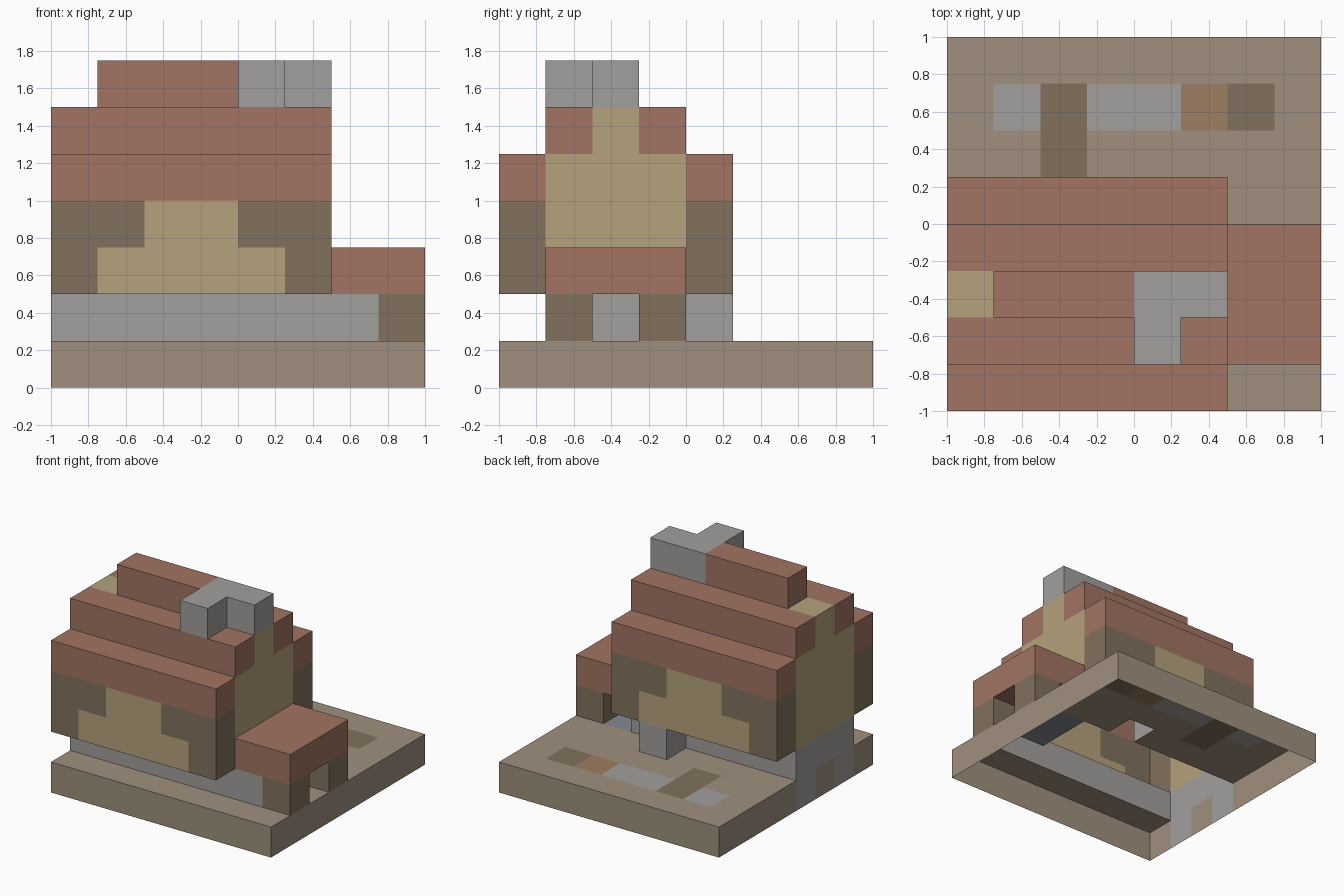
import bpy, bmesh

if "Cube" in bpy.data.objects:
    bpy.data.objects.remove(bpy.data.objects["Cube"])

S = 0.25          # block size
blocks = {}       # (i, j, k) -> part name; later boxes repaint earlier ones
colours = {}


def part(name, colour, *boxes):
    """Fill boxes (x0, x1, y0, y1, z0, z1), measured in blocks, with a part."""
    colours[name] = colour
    for x0, x1, y0, y1, z0, z1 in boxes:
        for i in range(x0, x1):
            for j in range(y0, y1):
                for k in range(z0, z1):
                    blocks[i, j, k] = name


EARTH = (0.35, 0.28, 0.21)
STONE = (0.36, 0.35, 0.34)
TIMBER = (0.22, 0.165, 0.11)
PLASTER = (0.46, 0.36, 0.20)
TILE = (0.36, 0.175, 0.125)

# Ground slab and the paving set into it
part("ground", EARTH, (0, 8, 0, 8, 0, 1))
part("paving_stone", STONE, (1, 2, 6, 7, 0, 1), (3, 5, 6, 7, 0, 1))
part("paving_brown", TIMBER, (2, 3, 5, 7, 0, 1), (6, 7, 6, 7, 0, 1))
part("paving_orange", (0.34, 0.21, 0.12), (5, 6, 6, 7, 0, 1))
part("porch_floor", (0.24, 0.25, 0.29), (6, 7, 2, 4, 0, 1))

# Stone foundation, step and footings showing on the left edge
part("foundation", STONE, (0, 6, 1, 4, 1, 2), (6, 7, 1, 2, 1, 2),
     (0, 1, 1, 2, 0, 1), (0, 1, 3, 4, 0, 1))
part("back_step", STONE, (4, 5, 4, 5, 1, 2))

# Side porch
part("porch_posts", TIMBER, (7, 8, 1, 2, 1, 2), (7, 8, 3, 4, 1, 2))
part("porch_roof", TILE, (6, 8, 1, 4, 2, 3))

# Overhanging upper storey: timber, with plaster panels and gables
part("timber_walls", TIMBER, (0, 6, 0, 5, 2, 4))
part("plaster_walls", PLASTER, (1, 5, 0, 5, 2, 3), (2, 4, 0, 5, 3, 4),
     (0, 6, 1, 4, 2, 5), (0, 6, 2, 3, 5, 6))

# Stepped roof and chimney
part("main_roof", TILE, (0, 6, 0, 1, 4, 5), (0, 6, 4, 5, 4, 5),
     (0, 6, 1, 2, 5, 6), (0, 6, 3, 4, 5, 6), (1, 4, 2, 3, 6, 7))
part("chimney", STONE, (4, 6, 2, 3, 6, 7), (4, 5, 1, 2, 6, 7))


def build(name):
    """Make a part from its exposed block faces; the underside stays open."""
    bm = bmesh.new()
    for cell in [c for c, n in blocks.items() if n == name]:
        for axis in range(3):
            u, v = (axis + 1) % 3, (axis + 2) % 3
            for side in (0, 1):
                near = list(cell)
                near[axis] += 2 * side - 1
                if tuple(near) in blocks or near[2] < 0:
                    continue
                quad = []
                for du, dv in ((0, 0), (1, 0), (1, 1), (0, 1)):
                    p = list(cell)
                    p[axis] += side
                    p[u] += du
                    p[v] += dv
                    quad.append(bm.verts.new((p[0] * S - 1, p[1] * S - 1, p[2] * S)))
                bm.faces.new(quad if side else quad[::-1])
    bmesh.ops.remove_doubles(bm, verts=bm.verts, dist=0.001)
    mesh = bpy.data.meshes.new(name)
    bm.to_mesh(mesh)
    bm.free()
    mat = bpy.data.materials.new(name)
    mat.diffuse_color = (*colours[name], 1)
    mat.use_nodes = True
    mat.node_tree.nodes["Principled BSDF"].inputs["Base Color"].default_value = mat.diffuse_color
    mesh.materials.append(mat)
    bpy.context.collection.objects.link(bpy.data.objects.new(name, mesh))


for part_name in colours:
    build(part_name)
